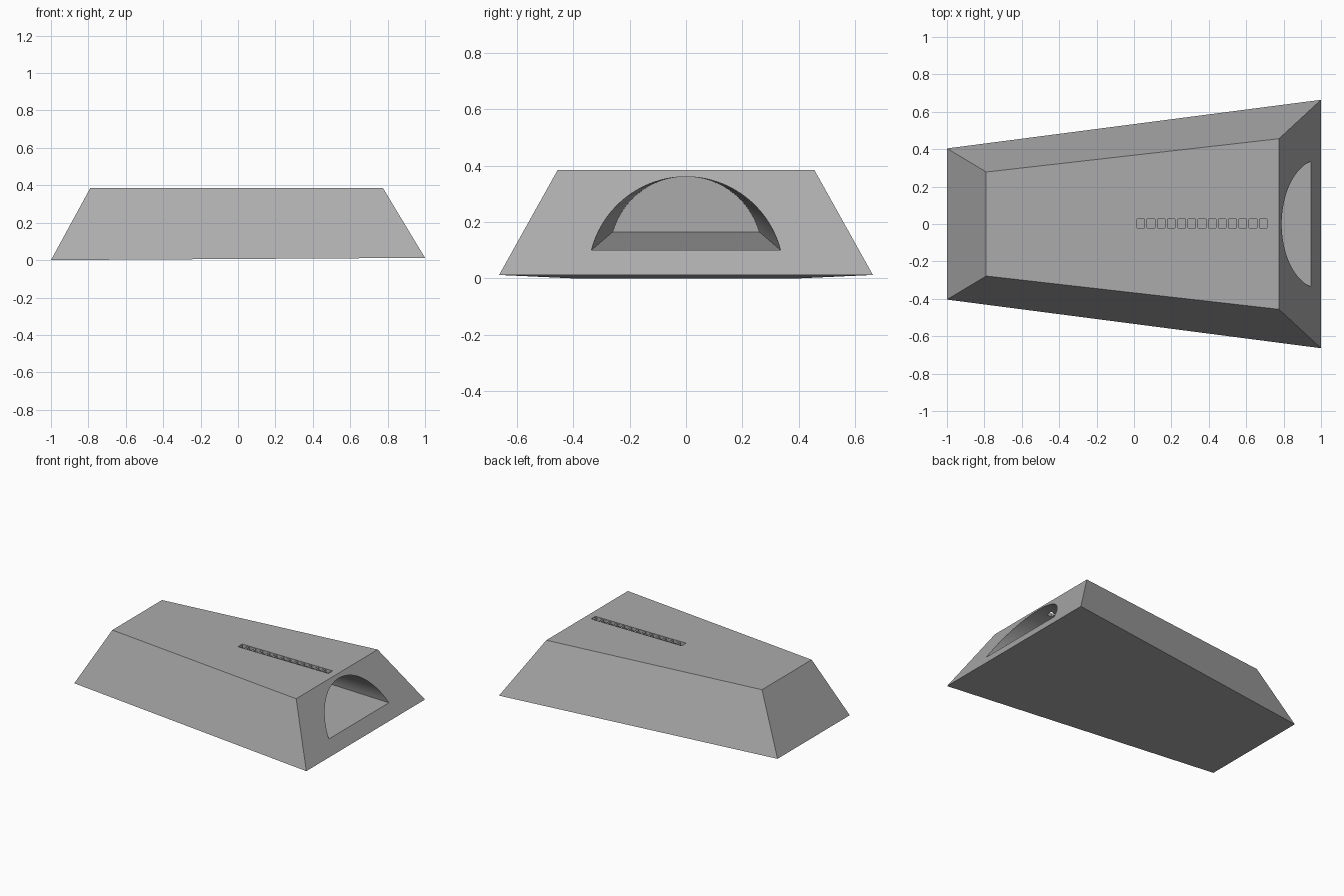
import bpy, bmesh, math

if "Cube" in bpy.data.objects:
    bpy.data.objects.remove(bpy.data.objects["Cube"])


def make_object(name, bm):
    bmesh.ops.recalc_face_normals(bm, faces=bm.faces)
    mesh = bpy.data.meshes.new(name)
    bm.to_mesh(mesh)
    bm.free()
    obj = bpy.data.objects.new(name, mesh)
    bpy.context.collection.objects.link(obj)
    return obj


def add_loft(bm, ring_a, ring_b):
    """Closed solid between two matching rings."""
    a = [bm.verts.new(p) for p in ring_a]
    b = [bm.verts.new(p) for p in ring_b]
    n = len(a)
    for i in range(n):
        j = (i + 1) % n
        bm.faces.new((a[i], a[j], b[j], b[i]))
    bm.faces.new(a[::-1])
    bm.faces.new(b)


def add_box(bm, x0, x1, y0, y1, z0, z1):
    ring = [(x0, y0), (x1, y0), (x1, y1), (x0, y1)]
    add_loft(bm, [(x, y, z0) for x, y in ring], [(x, y, z1) for x, y in ring])


def arch(half, base, top, x_base, x_top, n=40):
    """Circular-segment arch lying on a leaning plane."""
    h = top - base
    r = (half * half + h * h) / (2 * h)
    end = math.asin(half / r)
    pts = []
    for i in range(n + 1):
        t = -end + 2 * end * i / n
        z = top - r + r * math.cos(t)
        pts.append((x_base + (x_top - x_base) * (z - base) / h, r * math.sin(t), z))
    return pts


def cut(target, cutter):
    mod = target.modifiers.new(cutter.name, 'BOOLEAN')
    mod.operation = 'DIFFERENCE'
    mod.solver = 'EXACT'
    mod.object = cutter
    bpy.context.view_layer.objects.active = target
    bpy.ops.object.modifier_apply(modifier=mod.name)
    bpy.data.objects.remove(cutter)


# Tapered wedge body
bm = bmesh.new()
add_loft(bm,
         [(-1, -.404, 0), (1, -.664, .012), (1, .664, .012), (-1, .404, 0)],
         [(-.79, -.278, .385), (.775, -.456, .385), (.775, .456, .385), (-.79, .278, .385)])
body = make_object("wedge_body", bm)

# Arched cavity narrowing inwards from the wide end
mouth = arch(.336, .10, .361, .947, .79)
inner = arch(.26, .165, .361, 0, 0)
outside = [tuple(m + .06 * (m - i) for m, i in zip(p, q)) for p, q in zip(mouth, inner)]
bm = bmesh.new()
add_loft(bm, outside, inner)
cut(body, make_object("cavity_cutter", bm))

# Shallow groove along the top
bm = bmesh.new()
add_box(bm, .015, .725, -.022, .026, .379, .42)
cut(body, make_object("groove_cutter", bm))

# Row of holes through to the cavity, leaving thin bars between
bm = bmesh.new()
for i in range(13):
    x = .016 + i * .0545
    add_box(bm, x, x + .041, -.0215, .0255, .33, .40)
cut(body, make_object("hole_cutter", bm))

# Mid-grey colour
grey = bpy.data.materials.new("mid_grey")
grey.diffuse_color = (.41, .41, .41, 1)
grey.use_nodes = True
grey.node_tree.nodes["Principled BSDF"].inputs["Base Color"].default_value = grey.diffuse_color
body.data.materials.clear()
body.data.materials.append(grey)

# Smooth the arch, keep hard edges
bpy.ops.object.select_all(action='DESELECT')
body.select_set(True)
bpy.context.view_layer.objects.active = body
bpy.ops.object.shade_smooth_by_angle(angle=math.radians(20))
